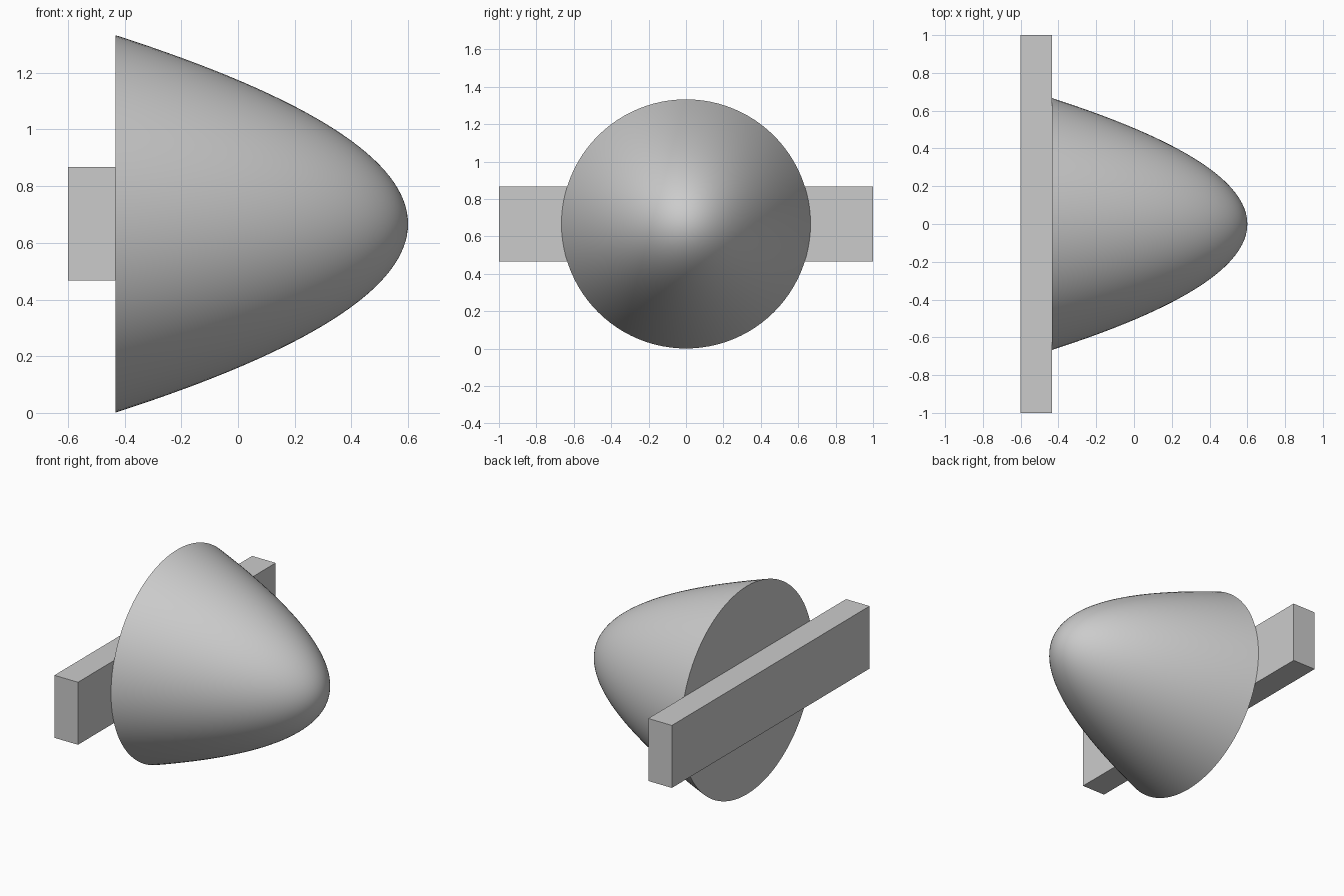
import bpy, bmesh, math

if "Cube" in bpy.data.objects:
    bpy.data.objects.remove(bpy.data.objects["Cube"])

CZ = 0.667          # height of the shared axis
BASE_X, TIP_X = -0.433, 0.6
RADIUS = 0.666
RINGS, SIDES = 32, 96

grey = bpy.data.materials.new("light_grey")
grey.diffuse_color = (0.6, 0.6, 0.6, 1)
grey.use_nodes = True
grey.node_tree.nodes["Principled BSDF"].inputs["Base Color"].default_value = grey.diffuse_color


def add_object(name, bm):
    bmesh.ops.recalc_face_normals(bm, faces=bm.faces)
    mesh = bpy.data.meshes.new(name)
    bm.to_mesh(mesh)
    bm.free()
    mesh.materials.append(grey)
    obj = bpy.data.objects.new(name, mesh)
    bpy.context.collection.objects.link(obj)
    return obj


# Solid paraboloid nose with a flat back
bm = bmesh.new()
rings = []
for i in range(1, RINGS + 1):
    t = i / RINGS
    x = TIP_X - (TIP_X - BASE_X) * t * t
    rings.append([bm.verts.new((x, RADIUS * t * math.cos(a), CZ + RADIUS * t * math.sin(a)))
                  for a in (2 * math.pi * k / SIDES for k in range(SIDES))])
tip = bm.verts.new((TIP_X, 0, CZ))
for k in range(SIDES):
    n = (k + 1) % SIDES
    bm.faces.new((tip, rings[0][k], rings[0][n]))
    for a, b in zip(rings, rings[1:]):
        bm.faces.new((a[k], b[k], b[n], a[n]))
bm.faces.new(rings[-1])
nose = add_object("paraboloid_nose", bm)
bpy.context.view_layer.objects.active = nose
nose.select_set(True)
bpy.ops.object.shade_smooth_by_angle(angle=math.radians(30))

# Straight bar across the flat back
bm = bmesh.new()
bmesh.ops.create_cube(bm, size=1)
for v in bm.verts:
    v.co.x = -0.6 if v.co.x < 0 else BASE_X
    v.co.y *= 2
    v.co.z = CZ + v.co.z * 0.4
add_object("back_bar", bm)
